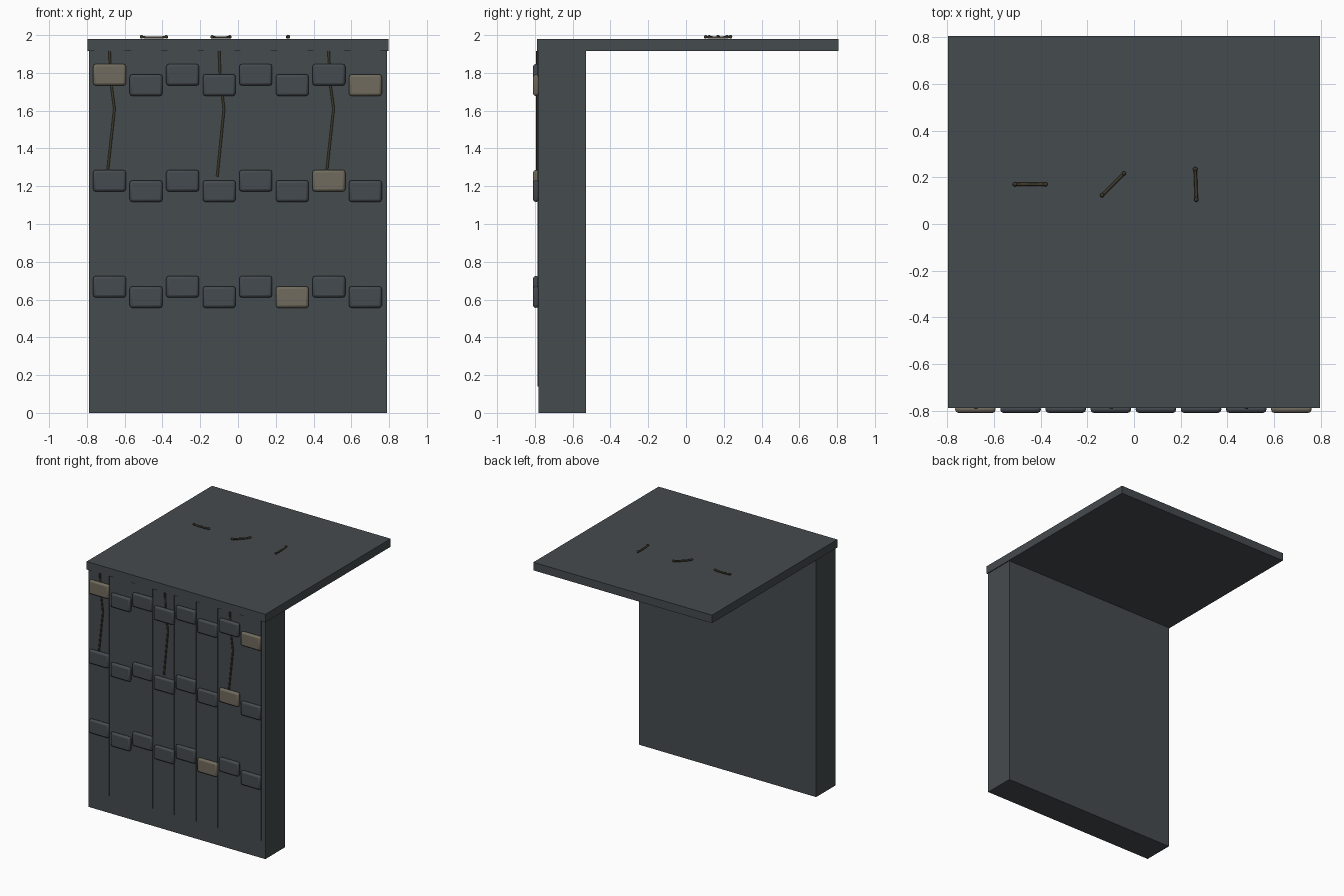
import bpy, math
from mathutils import Vector

if "Cube" in bpy.data.objects:
    bpy.data.objects.remove(bpy.data.objects["Cube"])


def material(name, rgb):
    m = bpy.data.materials.new(name)
    m.diffuse_color = (*rgb, 1)
    m.use_nodes = True
    m.node_tree.nodes["Principled BSDF"].inputs["Base Color"].default_value = m.diffuse_color
    return m


slate = material("slate", (0.060, 0.070, 0.077))
block_slate = material("block slate", (0.060, 0.070, 0.080))
tan = material("weathered tan", (0.165, 0.148, 0.112))
iron = material("rusty brown", (0.050, 0.041, 0.025))


def box(name, lo, hi, mat, bevel=0.0, segments=2):
    lo, hi = Vector(lo), Vector(hi)
    bpy.ops.mesh.primitive_cube_add(size=1, location=(lo + hi) / 2)
    ob = bpy.context.object
    ob.name = name
    ob.scale = hi - lo
    bpy.ops.object.transform_apply(location=False, rotation=False, scale=True)
    ob.data.materials.append(mat)
    if bevel:
        mod = ob.modifiers.new("Bevel", 'BEVEL')
        mod.width, mod.segments = bevel, segments
        bpy.ops.object.shade_smooth_by_angle(angle=math.radians(40))
    return ob


def tube(name, points, radius, mat):
    cu = bpy.data.curves.new(name, 'CURVE')
    cu.dimensions = '3D'
    cu.bevel_depth, cu.bevel_resolution = radius, 1
    cu.use_fill_caps = True
    sp = cu.splines.new('POLY')
    sp.points.add(len(points) - 1)
    for p, co in zip(sp.points, points):
        p.co = (*co, 1)
    cu.materials.append(mat)
    ob = bpy.data.objects.new(name, cu)
    bpy.context.collection.objects.link(ob)
    return ob


# Upright wall and overhanging roof slab
box("wall", (-0.79, -0.78, 0), (0.79, -0.53, 1.915), slate)
box("roof_slab", (-0.797, -0.79, 1.915), (0.797, 0.807, 1.98), slate)

# Eight thin vertical strips with three staggered rows of blocks
accents = {(0, 0), (0, 7), (1, 6), (2, 5)}
for col in range(8):
    x = -0.68 + 0.1935 * col
    box("wall_strip", (x - 0.08, -0.785, 0.14), (x + 0.08, -0.778, 1.915), slate)
    for row, z in enumerate((1.79, 1.229, 0.668)):
        z -= 0.055 * (col % 2)
        mat = tan if (row, col) in accents else block_slate
        box("facing_block", (x - 0.087, -0.81, z - 0.057),
            (x + 0.087, -0.778, z + 0.057), mat, 0.014)

# Thin kinked strands hanging on the wall
for x, end in ((-0.68, 1.28), (-0.10, 1.25), (0.48, 1.28)):
    path = [(x, 1.915), (x + 0.006, 1.76), (x + 0.026, 1.61), (x - 0.01, end)]
    tube("hanging_strand", [(px, -0.787, pz) for px, pz in path], 0.007, iron)

# Small rods with knobbed ends lying on the roof
for x, angle in ((-0.445, 0), (-0.09, 45), (0.265, 92)):
    a = math.radians(angle)
    d = Vector((math.cos(a), math.sin(a), 0)) * 0.066
    c = Vector((x, 0.17, 1.991))
    tube("roof_rod", [c - d, c - d * 0.6 + Vector((0, 0, -0.004)),
                      c + d * 0.6 + Vector((0, 0, -0.004)), c + d], 0.007, iron)
    for s in (-1, 1):
        bpy.ops.mesh.primitive_uv_sphere_add(segments=10, ring_count=6,
                                             radius=0.0095, location=c + d * s)
        knob = bpy.context.object
        knob.name = "rod_knob"
        knob.data.materials.append(iron)
        bpy.ops.object.shade_smooth()
